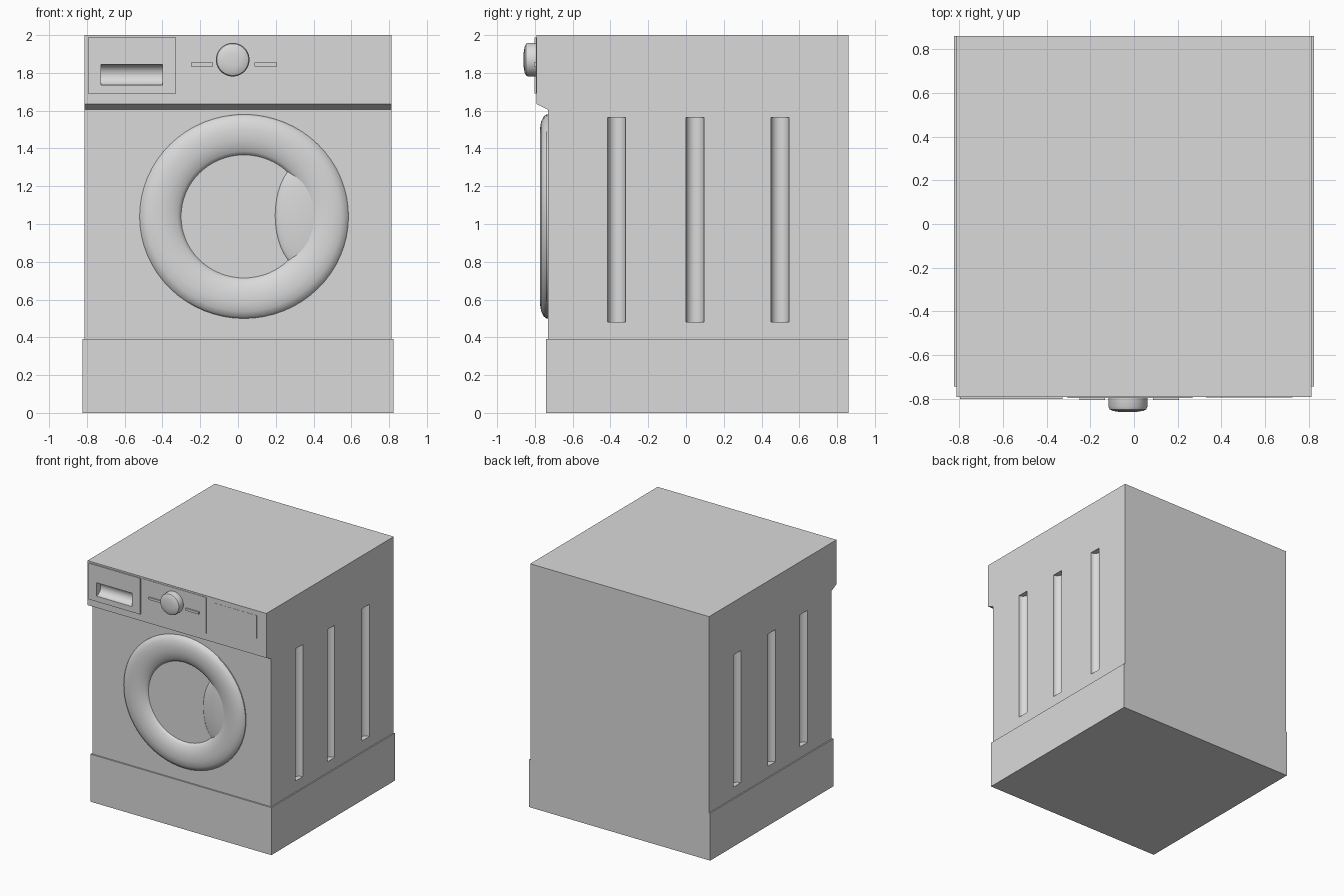
import bpy, bmesh, math
from mathutils import Matrix, Vector

cube = bpy.data.objects.get("Cube")
if cube:
    bpy.data.objects.remove(cube, do_unlink=True)

grey = bpy.data.materials.new("light_grey")
grey.use_nodes = True
grey.diffuse_color = (0.7, 0.7, 0.7, 1)
grey.node_tree.nodes["Principled BSDF"].inputs["Base Color"].default_value = (0.7, 0.7, 0.7, 1)


def finish(name, bm):
    bmesh.ops.recalc_face_normals(bm, faces=bm.faces)
    mesh = bpy.data.meshes.new(name)
    bm.to_mesh(mesh)
    bm.free()
    mesh.materials.append(grey)
    obj = bpy.data.objects.new(name, mesh)
    bpy.context.collection.objects.link(obj)
    return obj


def activate(obj):
    bpy.ops.object.select_all(action="DESELECT")
    obj.select_set(True)
    bpy.context.view_layer.objects.active = obj


def smooth(obj, angle=35):
    activate(obj)
    bpy.ops.object.shade_smooth_by_angle(angle=math.radians(angle))


def box(name, x, y, z):
    bm = bmesh.new()
    bmesh.ops.create_cube(bm, size=1)
    for v in bm.verts:
        v.co = Vector([(r[0] + r[1]) / 2 + c * (r[1] - r[0]) for r, c in zip((x, y, z), v.co)])
    return finish(name, bm)


def extrude_x(name, profile, x0, x1):
    """Extrude a (y, z) outline along x."""
    bm = bmesh.new()
    face = bm.faces.new([bm.verts.new((x0, y, z)) for y, z in profile])
    moved = bmesh.ops.extrude_face_region(bm, geom=[face])["geom"]
    bmesh.ops.translate(bm, vec=(x1 - x0, 0, 0),
                        verts=[g for g in moved if isinstance(g, bmesh.types.BMVert)])
    return finish(name, bm)


def revolve_y(name, profile, x, z, steps, squash=1.0, closed=False):
    """Spin an (r, y) profile about the y axis."""
    bm = bmesh.new()
    vs = [bm.verts.new((r, y, 0)) for r, y in profile]
    edges = [bm.edges.new(p) for p in zip(vs, vs[1:])]
    if closed:
        edges.append(bm.edges.new((vs[-1], vs[0])))
    bmesh.ops.spin(bm, geom=vs + edges, cent=(0, 0, 0), axis=(0, 1, 0),
                   angle=2 * math.pi, steps=steps, use_merge=True)
    bmesh.ops.remove_doubles(bm, verts=bm.verts, dist=1e-5)
    for v in bm.verts:
        v.co = Vector((v.co.x + x, v.co.y, v.co.z * squash + z))
    obj = finish(name, bm)
    smooth(obj)
    return obj


def cylinder(name, radius, depth, matrix):
    bm = bmesh.new()
    bmesh.ops.create_cone(bm, cap_ends=True, segments=32, radius1=radius,
                          radius2=radius, depth=depth, matrix=matrix)
    obj = finish(name, bm)
    obj.hide_render = True
    return obj


def cut(obj, cutters):
    activate(obj)
    for c in cutters:
        mod = obj.modifiers.new("cut", "BOOLEAN")
        mod.operation = "DIFFERENCE"
        mod.solver = "EXACT"
        mod.object = c
        bpy.ops.object.modifier_apply(modifier=mod.name)
    smooth(obj)


# Cabinet with overhanging control panel, and wider plinth
body = extrude_x("cabinet", [(0.86, 0.39), (0.86, 2), (-0.792, 2), (-0.792, 1.635),
                             (-0.73, 1.605), (-0.73, 0.39)], -0.812, 0.812)
box("plinth", (-0.822, 0.822), (-0.742, 0.86), (0, 0.39))

# Detergent drawer and thin control plates
drawer = box("drawer_front", (-0.795, -0.328), (-0.801, -0.78), (1.69, 1.987))
box("dial_plate", (-0.305, 0.268), (-0.795, -0.788), (1.69, 1.987))
box("label_plate", (0.33, 0.725), (-0.7935, -0.788), (1.77, 1.96))
for side, x in (("left", 0.088), ("right", -0.25)):
    box("indicator_bar_" + side, (x, x + 0.118), (-0.805, -0.798 + 0.005), (1.835, 1.854))

# Rounded side grooves and the drawer grip, cut from the cabinet
cutters = [cylinder("groove_cutter", 0.048, 1.085, Matrix.Translation((s * 0.812, y, 1.0225)))
           for s in (-1, 1) for y in (-0.367, 0.047, 0.497)]
grip = cylinder("grip_cutter", 0.055, 0.325,
                Matrix.Translation((-0.5625, -0.801, 1.79)) @ Matrix.Rotation(math.pi / 2, 4, "Y"))
cut(body, cutters + [grip])
cut(drawer, [grip])
for c in cutters + [grip]:
    bpy.data.objects.remove(c, do_unlink=True)

# Dial
revolve_y("dial", [(0.089, -0.785), (0.089, -0.835), (0.084, -0.847), (0.07, -0.854),
                   (0.04, -0.859), (0, -0.86)], -0.028, 1.87, 40)

# Door ring
revolve_y("door_ring", [(0.553, -0.72), (0.553, -0.738), (0.543, -0.752), (0.515, -0.767),
                        (0.47, -0.774), (0.42, -0.772), (0.38, -0.763), (0.352, -0.75),
                        (0.34, -0.742), (0.328, -0.72)], 0.032, 1.04, 64, 0.977, True)

# Door handle: flattened dome tucked beneath the ring
bm = bmesh.new()
bmesh.ops.create_uvsphere(bm, u_segments=40, v_segments=20, radius=1)
for v in bm.verts:
    v.co = Vector((0.35 + 0.155 * v.co.x, -0.725 + 0.036 * v.co.y, 1.045 + 0.285 * v.co.z))
smooth(finish("door_handle", bm), 60)
